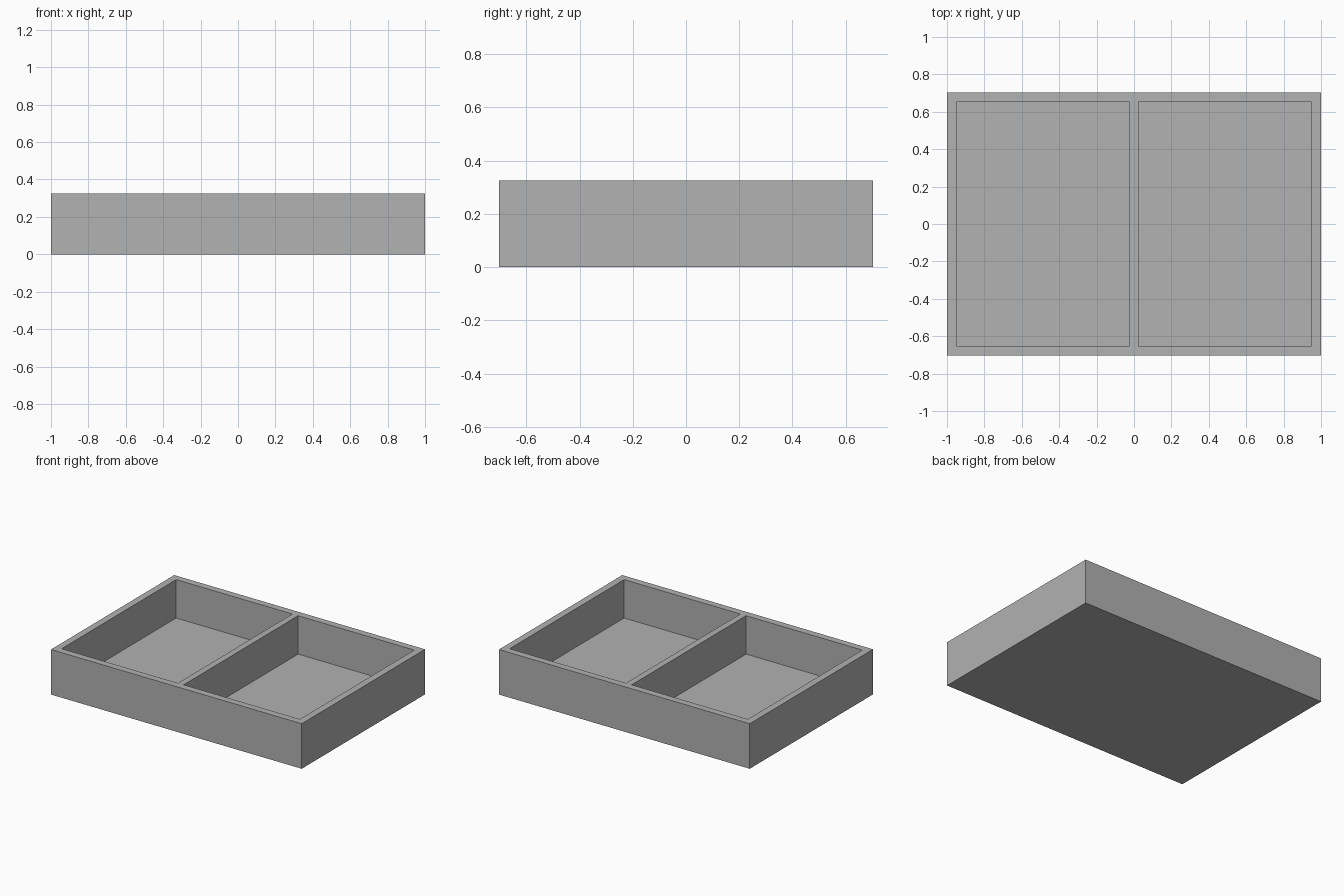
import bpy
import bmesh

cube = bpy.data.objects.get("Cube")
if cube:
    bpy.data.objects.remove(cube, do_unlink=True)

HALF_X, HALF_Y, HEIGHT = 1.0, 0.702, 0.325
WALL, DIVIDER, FLOOR = 0.05, 0.046, 0.048

# Single flat grey
grey = bpy.data.materials.new("plain_grey")
grey.use_nodes = True
colour = (0.445, 0.445, 0.445, 1)
grey.diffuse_color = colour
grey.node_tree.nodes["Principled BSDF"].inputs["Base Color"].default_value = colour

bm = bmesh.new()

# Top grid lines: outer edge, wall and divider boundaries
xs = [-HALF_X, -HALF_X + WALL, -DIVIDER / 2, DIVIDER / 2, HALF_X - WALL, HALF_X]
ys = [-HALF_Y, -HALF_Y + WALL, HALF_Y - WALL, HALF_Y]
grid = [[bm.verts.new((x, y, HEIGHT)) for y in ys] for x in xs]
pockets = []
for i in range(len(xs) - 1):
    for j in range(len(ys) - 1):
        face = bm.faces.new((grid[i][j], grid[i + 1][j],
                             grid[i + 1][j + 1], grid[i][j + 1]))
        if i in (1, 3) and j == 1:
            pockets.append(face)


def extrude_to(faces, z):
    """Extrude faces, drop them to height z and remove the originals."""
    result = bmesh.ops.extrude_face_region(bm, geom=faces)
    for v in result["geom"]:
        if isinstance(v, bmesh.types.BMVert):
            v.co.z = z
    bmesh.ops.delete(bm, geom=faces, context='FACES_ONLY')


# Two sunken compartments
rim = [e for e in bm.edges if e.is_boundary]
extrude_to(pockets, FLOOR)

# Outer walls and underside
skirt = bmesh.ops.extrude_edge_only(bm, edges=rim)["geom"]
for v in skirt:
    if isinstance(v, bmesh.types.BMVert):
        v.co.z = 0
base = [e for e in bm.edges if e.is_boundary]
bmesh.ops.contextual_create(bm, geom=base)
bmesh.ops.recalc_face_normals(bm, faces=bm.faces)

mesh = bpy.data.meshes.new("divided_tray")
bm.to_mesh(mesh)
bm.free()
mesh.materials.append(grey)
tray = bpy.data.objects.new("divided_tray", mesh)
bpy.context.collection.objects.link(tray)
